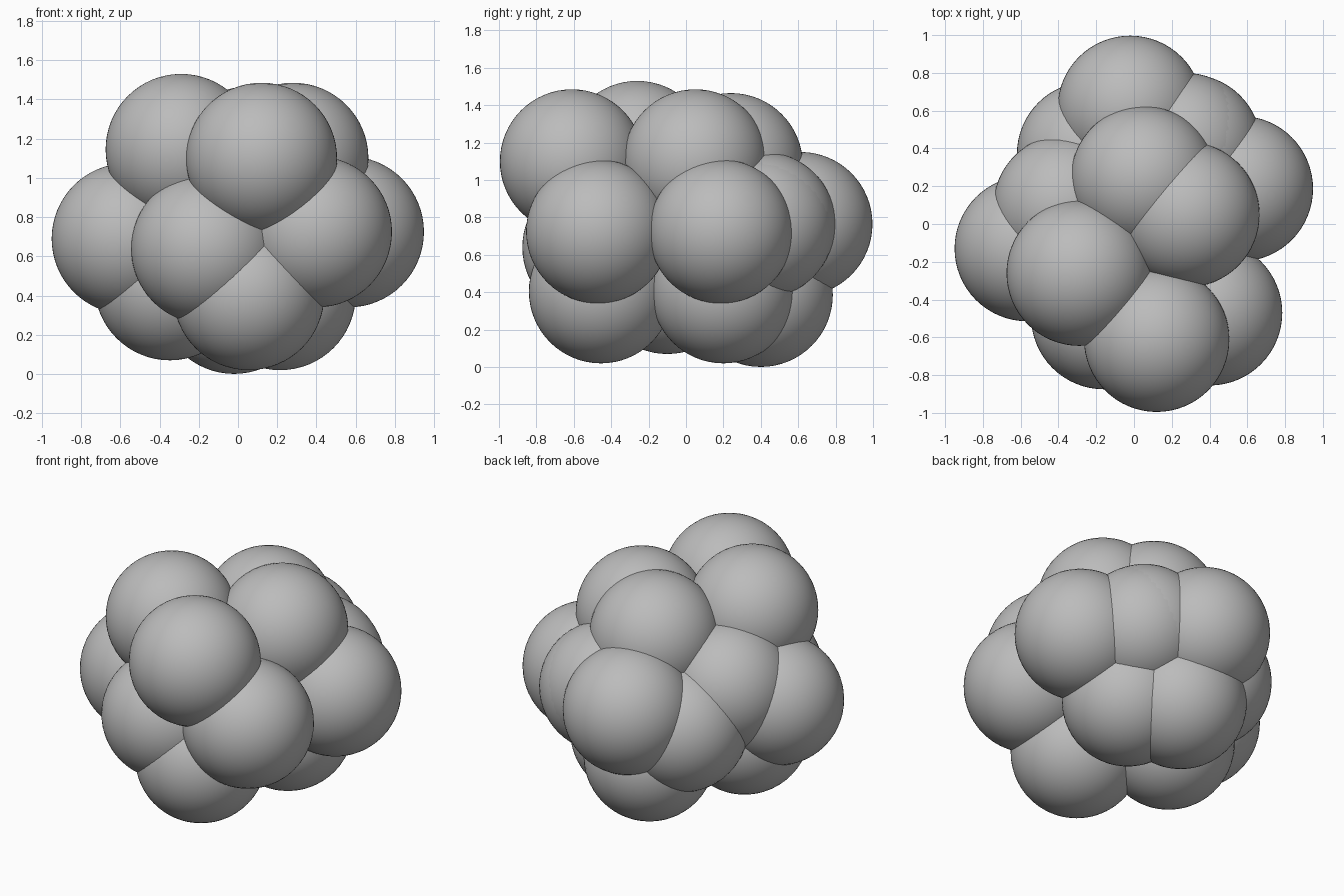
import bpy

R = 0.385

grey = bpy.data.materials.new("plain grey")
grey.diffuse_color = (0.5, 0.5, 0.5, 1)

# Ball centres, grouped by height
clusters = {
    "upper_ball": [(-0.29, -0.26, 1.145), (0.12, -0.61, 1.10),
                   (0.28, 0.05, 1.10), (0.05, 0.24, 1.08)],
    "middle_ball": [(-0.565, -0.13, 0.69), (-0.16, -0.49, 0.64),
                    (0.40, -0.47, 0.725), (0.563, 0.187, 0.725),
                    (0.27, 0.415, 0.765), (0.29, 0.408, 0.753),
                    (-0.02, 0.612, 0.765), (-0.36, 0.09, 0.815),
                    (-0.235, 0.37, 0.62)],
    "lower_ball": [(0.055, -0.455, 0.405), (-0.347, -0.10, 0.455),
                   (0.215, 0.20, 0.405), (-0.02, 0.40, 0.386)],
}


def ball(name, centre):
    bpy.ops.mesh.primitive_uv_sphere_add(segments=64, ring_count=32,
                                         radius=R, location=centre)
    ob = bpy.context.object
    ob.name = name
    ob.data.materials.append(grey)
    bpy.ops.object.shade_smooth()


for name, centres in clusters.items():
    for i, c in enumerate(centres, 1):
        ball(f"{name}_{i}", c)
